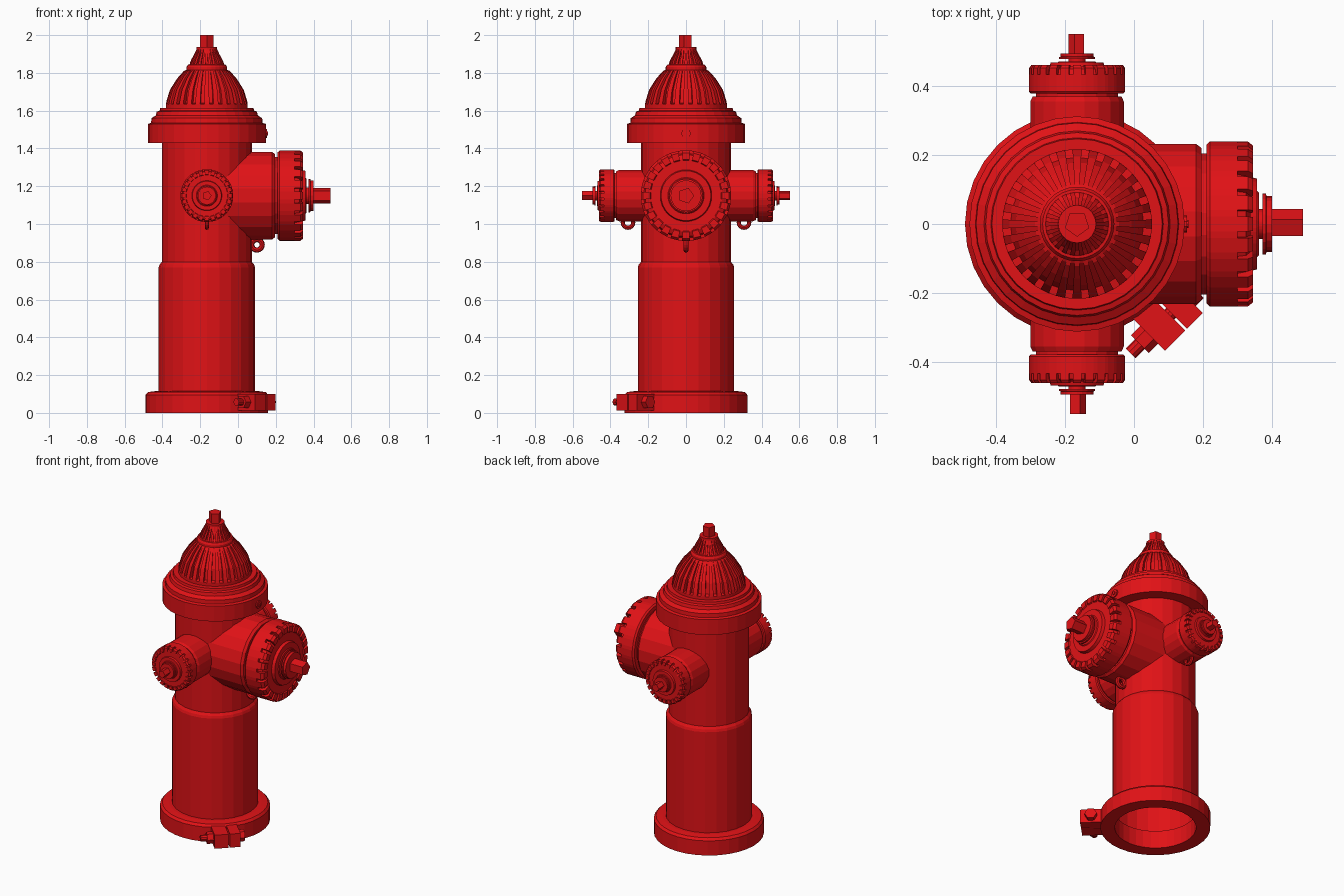
import bpy, bmesh
from math import pi, cos, sin
from mathutils import Matrix, Vector

if "Cube" in bpy.data.objects:
    bpy.data.objects.remove(bpy.data.objects["Cube"])

AX = Vector((-0.165, 0, 0))      # vertical axis of the hydrant
NZ = AX + Vector((0, 0, 1.15))   # where the outlet axes cross

red = bpy.data.materials.new("red_paint")
red.diffuse_color = (0.75, 0.006, 0.008, 1)
red.use_nodes = True
red.node_tree.nodes["Principled BSDF"].inputs["Base Color"].default_value = red.diffuse_color


def finish(name, bm, origin=AX, direction=(0, 0, 1)):
    bmesh.ops.remove_doubles(bm, verts=bm.verts[:], dist=1e-5)
    bmesh.ops.recalc_face_normals(bm, faces=bm.faces[:])
    me = bpy.data.meshes.new(name)
    bm.to_mesh(me)
    bm.free()
    me.materials.append(red)
    ob = bpy.data.objects.new(name, me)
    q = Vector(direction).to_track_quat('Z', 'Y')
    ob.matrix_world = Matrix.Translation(origin) @ q.to_matrix().to_4x4()
    bpy.context.collection.objects.link(ob)
    return ob


def skin(name, columns, **place):
    """Join a closed ring of (angle, profile of (radius, height)) columns."""
    bm = bmesh.new()
    vs = [[bm.verts.new((r * cos(a), r * sin(a), h)) for r, h in prof] for a, prof in columns]
    for i, col in enumerate(vs):
        nxt = vs[(i + 1) % len(vs)]
        for j in range(len(col) - 1):
            bm.faces.new((col[j], nxt[j], nxt[j + 1], col[j + 1]))
    return finish(name, bm, **place)


def lathe(name, prof, n, phase=0.0, **place):
    return skin(name, [(phase + 2 * pi * i / n, prof) for i in range(n)], **place)


def ribbed(name, hi, lo, n, w, **place):
    """Lathe whose surface alternates between a raised and a sunken profile."""
    s, cols = 2 * pi / n, []
    for i in range(n):
        a, b, c = s * (i - w / 2), s * (i + w / 2), s * (i + 1 - w / 2)
        cols += [(a, hi), (b, hi), (b, lo), (c, lo)]
    return skin(name, cols, **place)


def rod(name, r, h0, h1, n, phase=0.0, **place):
    return lathe(name, [(0, h0), (r, h0), (r, h1), (0, h1)], n, phase, **place)


# Base flange and hollow barrel
lathe("base_flange", [(0.24, 0), (0.325, 0), (0.325, 0.095), (0.312, 0.11), (0.275, 0.115),
                      (0.24, 0.115), (0.24, 0)], 32)
lathe("barrel", [(0.255, 0.10), (0.255, 0.77), (0.25, 0.785), (0.238, 0.80), (0.238, 1.45)], 24)

# Bonnet flange with stepped shoulder
lathe("bonnet_flange", [(0.23, 1.43), (0.312, 1.43), (0.312, 1.53), (0.295, 1.535), (0.293, 1.56),
                        (0.27, 1.575), (0.265, 1.595), (0.25, 1.60), (0.247, 1.615), (0.20, 1.615)], 32)
rod("flange_screw", 0.025, 0.29, 0.318, 10, origin=AX + Vector((0, 0, 1.48)), direction=(1, 0, 0))
rod("flange_screw_tip", 0.011, 0.31, 0.323, 8, origin=AX + Vector((0, 0, 1.48)), direction=(1, 0, 0))

# Ribbed dome, collar, small ribbed dome and operating nut
ribbed("bonnet_dome",
       [(0.217, 1.61), (0.217, 1.635), (0.213, 1.655), (0.196, 1.71), (0.158, 1.77), (0.122, 1.81), (0.10, 1.82)],
       [(0.217, 1.61), (0.217, 1.635), (0.192, 1.64), (0.178, 1.71), (0.142, 1.77), (0.114, 1.81), (0.10, 1.82)],
       28, 0.55)
lathe("dome_collar", [(0.09, 1.815), (0.108, 1.815), (0.108, 1.83), (0.10, 1.843), (0.08, 1.845)], 28)
ribbed("upper_dome",
       [(0.092, 1.843), (0.089, 1.855), (0.083, 1.87), (0.069, 1.895), (0.052, 1.93)],
       [(0.092, 1.843), (0.078, 1.855), (0.072, 1.87), (0.059, 1.895), (0.05, 1.93)], 22, 0.55)
rod("upper_collar", 0.055, 1.925, 1.938, 20)
rod("operating_nut", 0.037, 1.93, 2.0, 5, phase=pi / 2)


def outlet(name, direction, R, start, end, cap, k):
    """Neck, toothed cap, washer and five-sided nut along one direction."""
    place = dict(origin=NZ, direction=direction)
    lathe(name + "_neck", [(R * 0.98, start), (R * 0.98, end - 0.015), (R * 0.93, end),
                           (R * 0.86, end), (R * 0.86, cap + 0.01)], 20, pi / 20, **place)
    base = [(0.80, 0), (0.96, 0), (1, 0.01), (1, 0.09)]
    tail = [(0.78, 0.128), (0.57, 0.128), (0.55, 0.147), (0.40, 0.147), (0.38, 0.152),
            (0.18, 0.152), (0.18, 0.165)]
    hi = base + [(1, 0.12), (0.95, 0.135), (0.80, 0.135)] + tail
    lo = base + [(0.93, 0.09), (0.90, 0.115), (0.80, 0.128)] + tail
    fit = lambda p: [(r * R, cap + h * k) for r, h in p]
    ribbed(name + "_cap", fit(hi), fit(lo), 24, 0.68, **place)
    lathe(name + "_washer", fit([(0, 0.163), (0.37, 0.163), (0.37, 0.172), (0.34, 0.174),
                                 (0.34, 0.19), (0, 0.19)]), 20, **place)
    rod(name + "_nut", R * 0.18, cap + 0.18 * k, cap + 0.28 * k, 5, **place)


outlet("main_outlet", (1, 0, 0), 0.24, 0.03, 0.36, 0.375, 1.0)
for side, s in (("front", -1), ("back", 1)):
    outlet(side + "_outlet", (0, s, 0), 0.14, 0.17, 0.37, 0.378, 0.615)


# Chain eyes under each outlet
def ring(name, centre, normal, R, r, n=16, m=8):
    prof = [(R + r * cos(2 * pi * j / m), r * sin(2 * pi * j / m)) for j in range(m + 1)]
    lathe(name, prof, n, origin=Vector(centre), direction=normal)


ring("main_chain_eye", (0.10, 0, 0.89), (0, 1, 0), 0.028, 0.014)
for side, s in (("front", -1), ("back", 1)):
    ring(side + "_chain_eye", (AX.x, s * 0.307, 1.008), (1, 0, 0), 0.028, 0.011)

# Split clamp lugs on the base, with a bolt running along the tangent
out, tan = Vector((1, -1, 0)).normalized(), Vector((1, 1, 0)).normalized()
hub = AX + out * 0.375 + Vector((0, 0, 0.057))
for name, t0, t1 in (("clamp_lug_a", -0.08, 0.003), ("clamp_lug_b", 0.011, 0.075)):
    bm = bmesh.new()
    bmesh.ops.create_cube(bm, size=1)
    # local z runs along the tangent, local x or y outward
    q = tan.to_track_quat('Z', 'Y').inverted()
    o, u = q @ out, q @ Vector((0, 0, 1))
    for v in bm.verts:
        x, y, z = v.co
        v.co = o * (-0.01 + x * 0.15) + u * (y * 0.088) + Vector((0, 0, (t0 + t1) / 2 + z * (t1 - t0)))
    long_edges = [e for e in bm.edges if abs(e.verts[0].co.z - e.verts[1].co.z) > 0.01]
    bmesh.ops.bevel(bm, geom=long_edges, offset=0.018, segments=2, affect='EDGES', profile=0.5)
    finish(name, bm, origin=hub, direction=tan)
rod("clamp_bolt", 0.02, -0.155, 0.08, 10, origin=hub, direction=tan)
rod("clamp_nut", 0.036, -0.118, -0.078, 6, origin=hub, direction=tan)
rod("clamp_bolt_head", 0.036, 0.07, 0.108, 6, origin=hub, direction=tan)
